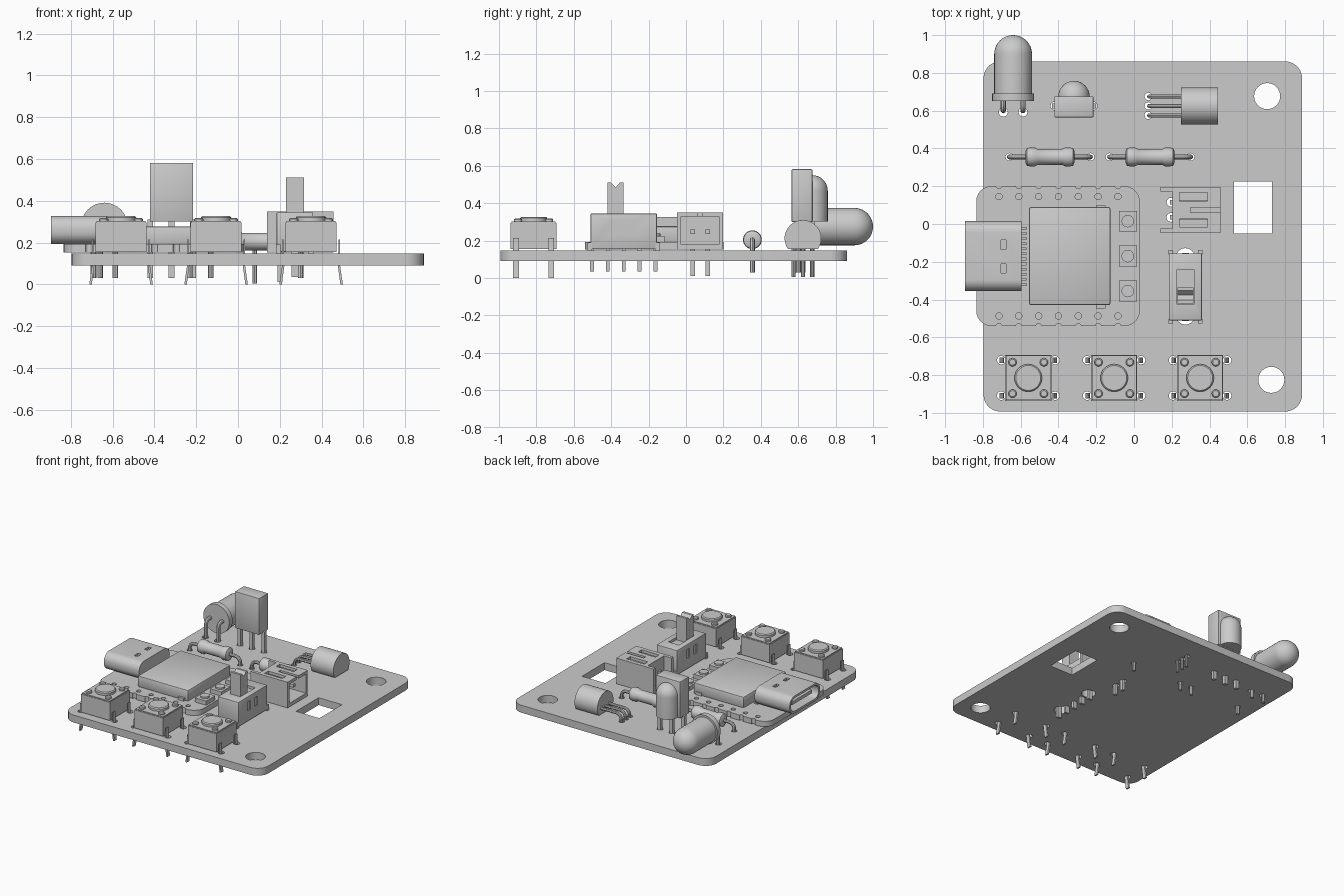
import bpy, bmesh, math
from mathutils import Vector

cube = bpy.data.objects.get("Cube")
if cube:
    bpy.data.objects.remove(cube, do_unlink=True)

GREY = (0.6, 0.6, 0.6, 1)
grey = bpy.data.materials.new("plain_grey")
grey.use_nodes = True
grey.diffuse_color = GREY
grey.node_tree.nodes["Principled BSDF"].inputs["Base Color"].default_value = GREY
parts = []


# --- helpers ---
def place(a, b, t, axis):
    return {"x": (t, a, b), "y": (a, t, b), "z": (a, b, t)}[axis]


def finish(name, mesh):
    ob = bpy.data.objects.new(name, mesh)
    bpy.context.collection.objects.link(ob)
    mesh.materials.clear()
    mesh.materials.append(grey)
    parts.append(ob)
    return ob


def loft(name, rings, bevel=0):
    bm = bmesh.new()
    loops = [[bm.verts.new(p) for p in ring] for ring in rings]
    n = len(loops[0])
    for lo, hi in zip(loops, loops[1:]):
        for i in range(n):
            j = (i + 1) % n
            bm.faces.new((lo[i], lo[j], hi[j], hi[i]))
    bm.faces.new(loops[0])
    bm.faces.new(loops[-1])
    if bevel:
        bmesh.ops.bevel(bm, geom=bm.edges[:], offset=bevel, segments=2, profile=0.5, affect="EDGES")
    bmesh.ops.recalc_face_normals(bm, faces=bm.faces)
    mesh = bpy.data.meshes.new(name)
    bm.to_mesh(mesh)
    bm.free()
    return finish(name, mesh)


def prism(name, outline, lo, hi, axis="z", bevel=0):
    return loft(name, [[place(a, b, t, axis) for a, b in outline] for t in (lo, hi)], bevel)


def circle(a, b, r, n=24):
    return [(a + r * math.cos(math.tau * i / n), b + r * math.sin(math.tau * i / n)) for i in range(n)]


def rounded(a0, a1, b0, b1, r, n=7):
    corners = [(a1 - r, b1 - r), (a0 + r, b1 - r), (a0 + r, b0 + r), (a1 - r, b0 + r)]
    return [(a + r * math.cos(math.pi / 2 * (k + i / n)), b + r * math.sin(math.pi / 2 * (k + i / n)))
            for k, (a, b) in enumerate(corners) for i in range(n + 1)]


def box(name, x0, x1, y0, y1, z0, z1, bevel=0):
    return prism(name, [(x0, y0), (x1, y0), (x1, y1), (x0, y1)], z0, z1, "z", bevel)


def lathe(name, a, b, profile, axis, n=32):
    return loft(name, [[place(p, q, t, axis) for p, q in circle(a, b, r, n)] for t, r in profile])


def dome(base, r, steps=8):
    angles = [math.pi / 2 * i / steps for i in range(steps)]
    return [(base + r * math.sin(u), r * math.cos(u)) for u in angles] + [(base + r, 0.002)]


def baked(ob):
    return bpy.data.meshes.new_from_object(ob.evaluated_get(bpy.context.evaluated_depsgraph_get()))


def cut(ob, cutters):
    for c in cutters:
        m = ob.modifiers.new("cut", "BOOLEAN")
        m.object, m.operation, m.solver = c, "DIFFERENCE", "EXACT"
    mesh = baked(ob)
    ob.modifiers.clear()
    ob.data = mesh
    for c in cutters:
        parts.remove(c)
        bpy.data.objects.remove(c, do_unlink=True)


def wire(name, points, r=0.013):
    curve = bpy.data.curves.new(name, "CURVE")
    curve.dimensions = "3D"
    curve.bevel_depth, curve.bevel_resolution, curve.use_fill_caps = r, 2, True
    line = curve.splines.new("POLY")
    line.points.add(len(points) - 1)
    for p, co in zip(line.points, points):
        p.co = (*co, 1)
    ob = bpy.data.objects.new(name, curve)
    bpy.context.collection.objects.link(ob)
    bpy.context.view_layer.update()
    mesh = baked(ob)
    bpy.data.objects.remove(ob)
    return finish(name, mesh)


def bent_lead(name, start, direction, reach, bottom, r=0.013, bend=0.04):
    # straight run, rounded elbow, then down through the board
    s, d = Vector(start), Vector(direction)
    elbow = s + d * (reach - bend)
    pts = [s]
    for i in range(6):
        u = math.pi / 2 * i / 5
        pts.append(elbow + d * bend * math.sin(u) - Vector((0, 0, bend * (1 - math.cos(u)))))
    end = s + d * reach
    pts.append(Vector((end.x, end.y, bottom)))
    wire(name, pts, r)


drills = []  # (x, y, radius) of the small holes in the main board

# --- push buttons along the front edge ---
for side, x in (("right", -0.56), ("middle", -0.105), ("left", 0.35)):
    y = -0.815
    box(side + "_button_body", x - 0.122, x + 0.122, y - 0.122, y + 0.122, 0.155, 0.295)
    box(side + "_button_lid", x - 0.118, x + 0.118, y - 0.118, y + 0.118, 0.295, 0.303)
    lathe(side + "_button_cap", x, y, [(0.30, 0.073), (0.32, 0.073), (0.327, 0.066)], "z")
    for sx in (-1, 1):
        for sy in (-1, 1):
            lathe(side + "_button_rivet", x + sx * 0.083, y + sy * 0.083,
                  [(0.30, 0.022), (0.313, 0.022), (0.318, 0.016)], "z", 16)
            px, py = x + sx * 0.132, y + sy * 0.094
            profile = [(0, 0.215), (0.007, 0.215), (0.007, 0.09), (0.02, 0.0),
                       (0.008, 0.0), (-0.004, 0.09)]
            prism(side + "_button_leg", [(px + sx * a, z) for a, z in profile], py - 0.015, py + 0.015, "y")
            drills.append((x + sx * 0.143, py, 0.023))

# --- lying light with flange and domed lens ---
lathe("light_lens", -0.64, 0.275, [(0.68, 0.1)] + dome(0.9, 0.1), "y")
lathe("light_flange", -0.64, 0.28, [(0.65, 0.111), (0.69, 0.111)], "y")
for x in (-0.692, -0.588):
    bent_lead("light_lead", (x, 0.66, 0.275), (0, -1, 0), 0.06, 0.03, 0.014, 0.03)
    drills.append((x, 0.592, 0.024))

# --- upright receiver with domed face ---
box("receiver_body", -0.422, -0.215, 0.565, 0.675, 0.30, 0.582, 0.004)
lathe("receiver_dome", -0.318, 0.675, [(0.302, 0.083)] + dome(0.467, 0.083), "z")
for x in (-0.42, -0.318, -0.216):
    box("receiver_leg", x - 0.014, x + 0.014, 0.612, 0.638, 0.03, 0.31)
    drills.append((x, 0.625, 0.022))

# --- lying transistor with flat underside ---
arc = [math.radians(-35 + 250 * i / 24) for i in range(25)]
prism("transistor_body", [(0.625 + 0.098 * math.cos(u), 0.212 + 0.098 * math.sin(u)) for u in arc],
      0.25, 0.445, "x")
for y in (0.575, 0.625, 0.675):
    bent_lead("transistor_lead", (0.26, y, 0.2), (-1, 0, 0), 0.18, 0.005, 0.011)
    drills.append((0.075, y, 0.02))

# --- resistors ---
ends = [(-0.13, 0.03), (-0.122, 0.047), (-0.105, 0.05), (-0.08, 0.05), (-0.065, 0.042)]
for side, x in (("right", -0.445), ("left", 0.085)):
    profile = ends + [(-t, r) for t, r in reversed(ends)]
    lathe(side + "_resistor", 0.355, 0.205, [(x + t, r) for t, r in profile], "x")
    for s in (-1, 1):
        bent_lead(side + "_resistor_lead", (x + s * 0.12, 0.355, 0.205), (s, 0, 0), 0.095, 0.03)
        drills.append((x + s * 0.215, 0.355, 0.02))

# --- controller module with edge notches ---
module = prism("module_board", rounded(-0.835, 0.03, -0.54, 0.20, 0.08), 0.152, 0.193)
cutters = []
for i in range(7):
    for hole_y, edge_y in ((0.145, 0.203), (-0.487, -0.543)):
        x = -0.715 + 0.105 * i
        cutters.append(prism("cutter", circle(x, hole_y, 0.017, 14), 0.1, 0.3))
        cutters.append(prism("cutter", circle(x, edge_y, 0.016, 14), 0.1, 0.3))
cut(module, cutters)
box("module_shield", -0.555, -0.125, -0.43, 0.09, 0.19, 0.277, 0.01)
for y in (0.015, -0.17, -0.355):
    box("module_key_base", -0.08, 0.015, y - 0.055, y + 0.055, 0.19, 0.225)
    lathe("module_key_cap", -0.033, y, [(0.225, 0.033), (0.238, 0.033)], "z", 20)
for y in (0.085, -0.435):
    box("module_chip", -0.2, -0.15, y - 0.012, y + 0.012, 0.19, 0.215)

# --- connector port on the module ---
port = prism("port_shell", rounded(-0.355, 0.015, 0.193, 0.327, 0.06), -0.895, -0.595, "x")
cut(port, [prism("cutter", rounded(-0.338, -0.002, 0.21, 0.31, 0.045), -1, -0.65, "x")]
    + [box("cutter", -0.705, -0.677, y - 0.024, y + 0.024, 0.28, 0.4) for y in (-0.11, -0.235)])
box("port_tongue", -0.87, -0.64, -0.29, -0.05, 0.247, 0.273)
for i in range(12):
    y = -0.32 + 0.027 * i
    box("port_pin", -0.6, -0.57, y - 0.007, y + 0.007, 0.19, 0.205)

# --- battery socket, open towards the left side ---
socket = box("socket_shell", 0.205, 0.457, -0.048, 0.197, 0.152, 0.35)
cut(socket, [box("cutter", 0.235, 0.5, -0.028, 0.177, 0.18, 0.328)]
    + [box("cutter", 0.24, 0.39, y - 0.022, y + 0.022, 0.3, 0.4) for y in (0.005, 0.144)]
    + [box("cutter", 0.3, 0.5, 0.062, 0.087, 0.3, 0.4)])
for y in (-0.036, 0.185):
    box("socket_arm", 0.14, 0.21, y - 0.012, y + 0.012, 0.152, 0.35)
for y in (0.035, 0.115):
    box("socket_contact", 0.19, 0.40, y - 0.012, y + 0.012, 0.235, 0.26)
    box("socket_leg", 0.19, 0.214, y - 0.012, y + 0.012, 0.012, 0.26)
    drills.append((0.196, y, 0.024))

# --- slide switch with notched knob ---
switch = box("switch_body", 0.185, 0.36, -0.51, -0.155, 0.155, 0.345, 0.005)
cut(switch, [box("cutter", x - 0.008, x + 0.008, y - 0.016, y + 0.016, 0.235, 0.305)
             for x in (0.185, 0.36) for y in (-0.38, -0.29)]
    + [box("cutter", 0.228, 0.317, -0.425, -0.24, 0.325, 0.4)])
prism("switch_knob", [(-0.42, 0.3), (-0.335, 0.3), (-0.335, 0.512), (-0.352, 0.512), (-0.377, 0.485),
                      (-0.402, 0.512), (-0.42, 0.512)], 0.23, 0.315, "x")
for x in (0.195, 0.35):
    for y in (-0.515, -0.15):
        box("switch_foot", x - 0.012, x + 0.012, y - 0.012, y + 0.012, 0.147, 0.19)
for i in range(5):
    y = -0.503 + 0.085 * i
    box("switch_leg", 0.255, 0.29, y - 0.01, y + 0.01, 0.035, 0.17)
drills += [(0.272, y, 0.05) for y in (-0.482, -0.178)]

# --- main board with mounting holes and window ---
board = prism("main_board", rounded(-0.797, 0.89, -0.993, 0.861, 0.09), 0.09, 0.147)
drills += [(0.705, 0.677, 0.069), (0.727, -0.825, 0.069)]
cut(board, [prism("cutter", circle(x, y, r, 32 if r > 0.04 else 12), 0, 0.3) for x, y, r in drills]
    + [box("cutter", 0.53, 0.73, -0.05, 0.225, 0, 0.3)])

# --- smooth round parts, keep edges sharp ---
bpy.ops.object.select_all(action="DESELECT")
for ob in parts:
    ob.select_set(True)
bpy.context.view_layer.objects.active = board
bpy.ops.object.shade_smooth_by_angle(angle=math.radians(30))
